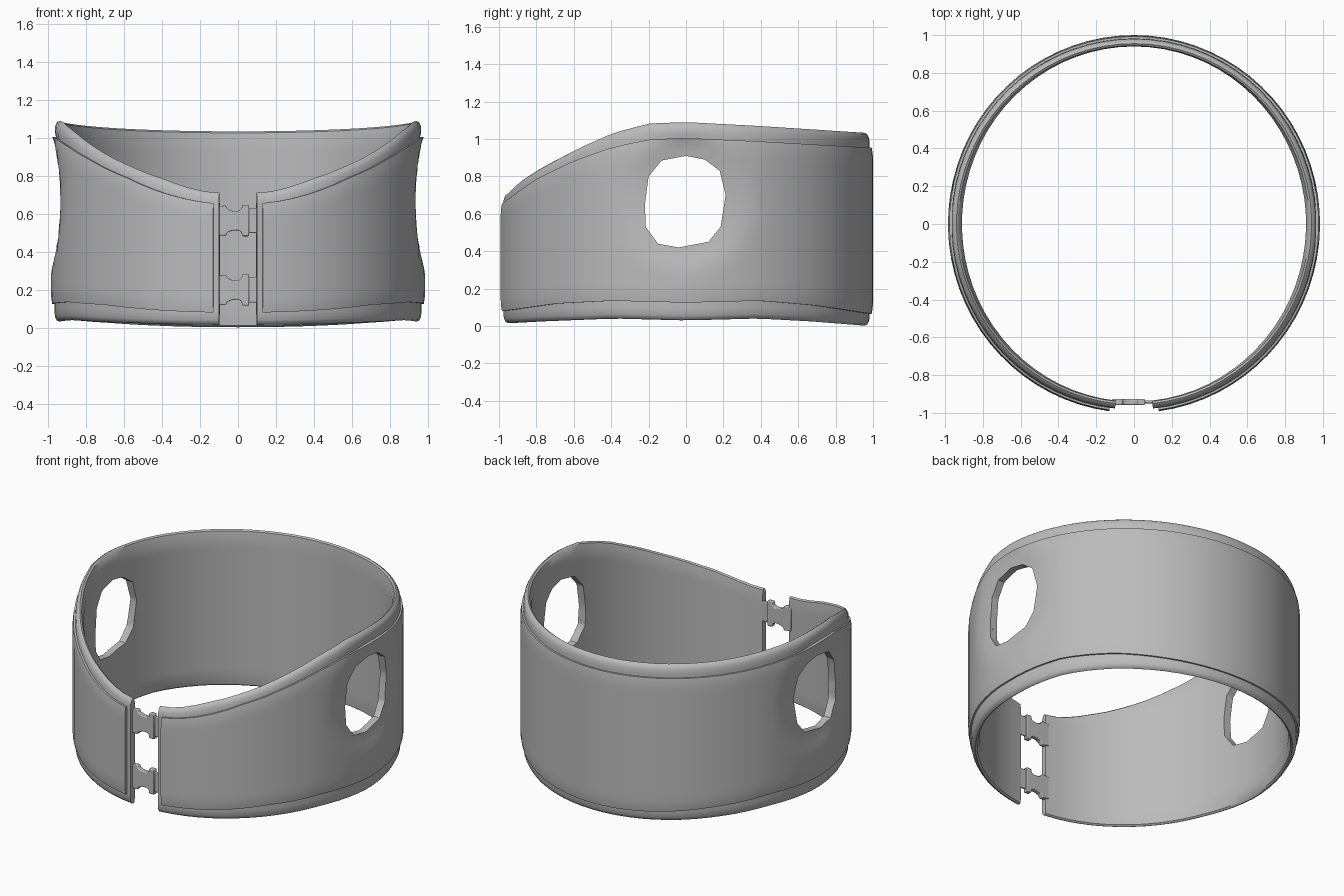
import bpy, bmesh, math

if "Cube" in bpy.data.objects:
    bpy.data.objects.remove(bpy.data.objects["Cube"])

grey = bpy.data.materials.new("grey")
grey.diffuse_color = (0.5, 0.5, 0.5, 1)
grey.use_nodes = True
grey.node_tree.nodes["Principled BSDF"].inputs["Base Color"].default_value = grey.diffuse_color

RX, RY = 0.985, 1.0          # outer half-widths of the band
HOLE_Z, HOLE_H, HOLE_W = 0.665, 0.245, 0.215

# edge heights as (y, z) knots from front to back
LINING_TOP = [(-.99, .71), (-.915, .78), (-.8, .85), (-.6, .95), (-.4, 1.035),
              (-.2, 1.083), (0, 1.09), (.4, 1.07), (1, 1.033)]
LINING_LOW = [(-.99, .015), (-.8, .025), (-.4, .04), (0, .03), (.4, .04), (.7, .025), (1, .002)]
SHELL_TOP = [(-.99, .655), (-.915, .71), (-.8, .79), (-.6, .885), (-.4, .955),
             (-.2, .998), (0, 1.005), (.4, .987), (1, .953)]
SHELL_LOW = [(-.99, .08), (-.915, .09), (-.7, .12), (-.4, .135), (0, .125), (.4, .135), (.7, .11), (1, .065)]


def lerp(knots, y):
    if y <= knots[0][0]:
        return knots[0][1]
    for (a, za), (b, zb) in zip(knots, knots[1:]):
        if y <= b:
            return za + (zb - za) * (y - a) / (b - a)
    return knots[-1][1]


def dent(y, z):
    """How far the outside is pinched in around the side holes, 0..0.03."""
    e = math.hypot(y / HOLE_W, (z - HOLE_Z) / HOLE_H)
    k = max(0, min(1, (1.6 - e) / 0.6))
    return 0.03 * k * k * (3 - 2 * k)


def finish(obj, angle=35):
    obj.data.materials.clear()
    obj.data.materials.append(grey)
    bpy.ops.object.select_all(action='DESELECT')
    obj.select_set(True)
    bpy.context.view_layer.objects.active = obj
    bpy.ops.object.shade_smooth_by_angle(angle=math.radians(angle))


def mesh_object(name, bm):
    bmesh.ops.recalc_face_normals(bm, faces=bm.faces)
    me = bpy.data.meshes.new(name)
    bm.to_mesh(me)
    bm.free()
    obj = bpy.data.objects.new(name, me)
    bpy.context.collection.objects.link(obj)
    return obj


def open_ring(name, gap, profile, steps=72):
    """Sweep a closed profile (depth, z) round the band, leaving a front gap."""
    bm = bmesh.new()
    rings = []
    for i in range(steps + 1):
        p = gap + (2 * math.pi - 2 * gap) * i / steps
        s, c = math.sin(p), -math.cos(p)
        rings.append([bm.verts.new(((RX - t) * s, (RY - t) * c, z)) for t, z in profile(c)])
    for a, b in zip(rings, rings[1:]):
        for j in range(len(a)):
            k = (j + 1) % len(a)
            bm.faces.new((a[j], a[k], b[k], b[j]))
    bm.faces.new(rings[0])
    bm.faces.new(rings[-1])
    return mesh_object(name, bm)


def lining_profile(y):
    lo, hi = lerp(LINING_LOW, y), lerp(LINING_TOP, y)
    inner = 0.06 + 0.014 * (1 - y * y)
    rows = [lo + .06 + (hi - lo - .12) * i / 16 for i in range(17)]
    outside = [(.018 + dent(y, z), z) for z in rows]
    top = [(.021, hi - .03), (.031, hi - .009), (.045, hi), (.056, hi - .008)]
    inside = [(inner, z) for z in reversed(rows)]
    low = [(.056, lo + .008), (.045, lo), (.031, lo + .007), (.021, lo + .025)]
    return outside + top + inside + low


def shell_profile(y):
    lo, hi = lerp(SHELL_LOW, y), lerp(SHELL_TOP, y)
    rows = [lo + .07 + (hi - lo - .14) * i / 18 for i in range(19)]
    outside = [(dent(y, z), z) for z in rows]
    top = [(.002 + dent(y, hi - .03), hi - .03), (.007, hi)]
    inside = [(.024 + dent(y, z), z) for z in [hi] + rows[::-1] + [lo]]
    low = [(.007, lo), (.002, lo + .03)]
    return outside + top + inside + low


lining = open_ring("lining", 0.104, lining_profile)
shell = open_ring("outer_shell", 0.133, shell_profile)

# side holes: one prism through both sides
outline = [(-.22, .65), (-.2, .8), (-.13, .885), (0, .91), (.1, .89), (.18, .83),
           (.212, .7), (.185, .53), (.12, .45), (-.04, .42), (-.15, .44), (-.215, .53)]
bm = bmesh.new()
ends = [[bm.verts.new((x, y, z)) for y, z in outline] for x in (-1.2, 1.2)]
for e in ends:
    bm.faces.new(e)
for j in range(len(outline)):
    k = (j + 1) % len(outline)
    bm.faces.new((ends[0][j], ends[0][k], ends[1][k], ends[1][j]))
cutter = mesh_object("hole_cutter", bm)
cutter.hide_render = True
for obj in (lining, shell):
    mod = obj.modifiers.new("holes", 'BOOLEAN')
    mod.operation, mod.solver, mod.object = 'DIFFERENCE', 'EXACT', cutter
    bpy.context.view_layer.objects.active = obj
    bpy.ops.object.modifier_apply(modifier=mod.name)
    finish(obj)
bpy.data.objects.remove(cutter)


def clasp_part(name, half, y0, y1, zc):
    """Outline given as (x, half height), extruded in y and softened."""
    pts = half + [(x, -h) for x, h in reversed(half)]
    bm = bmesh.new()
    front = [bm.verts.new((x, y0, zc + h)) for x, h in pts]
    back = [bm.verts.new((x, y1, zc + h)) for x, h in pts]
    bm.faces.new(front)
    bm.faces.new(back)
    for j in range(len(pts)):
        k = (j + 1) % len(pts)
        bm.faces.new((front[j], front[k], back[k], back[j]))
    obj = mesh_object(name, bm)
    bev = obj.modifiers.new("soft", 'BEVEL')
    bev.width, bev.segments = 0.005, 2
    finish(obj)


# two front clasps: waisted buckle and a thin tongue
for label, zc in (("upper", .563), ("lower", .198)):
    clasp_part(label + "_buckle",
               [(-.115, .075), (-.065, .08), (-.055, .062), (-.03, .052), (.0, .05),
                (.018, .06), (.022, .082), (.058, .082)], -.958, -.926, zc)
    clasp_part(label + "_tongue", [(.05, .066), (.115, .066)], -.949, -.935, zc)
